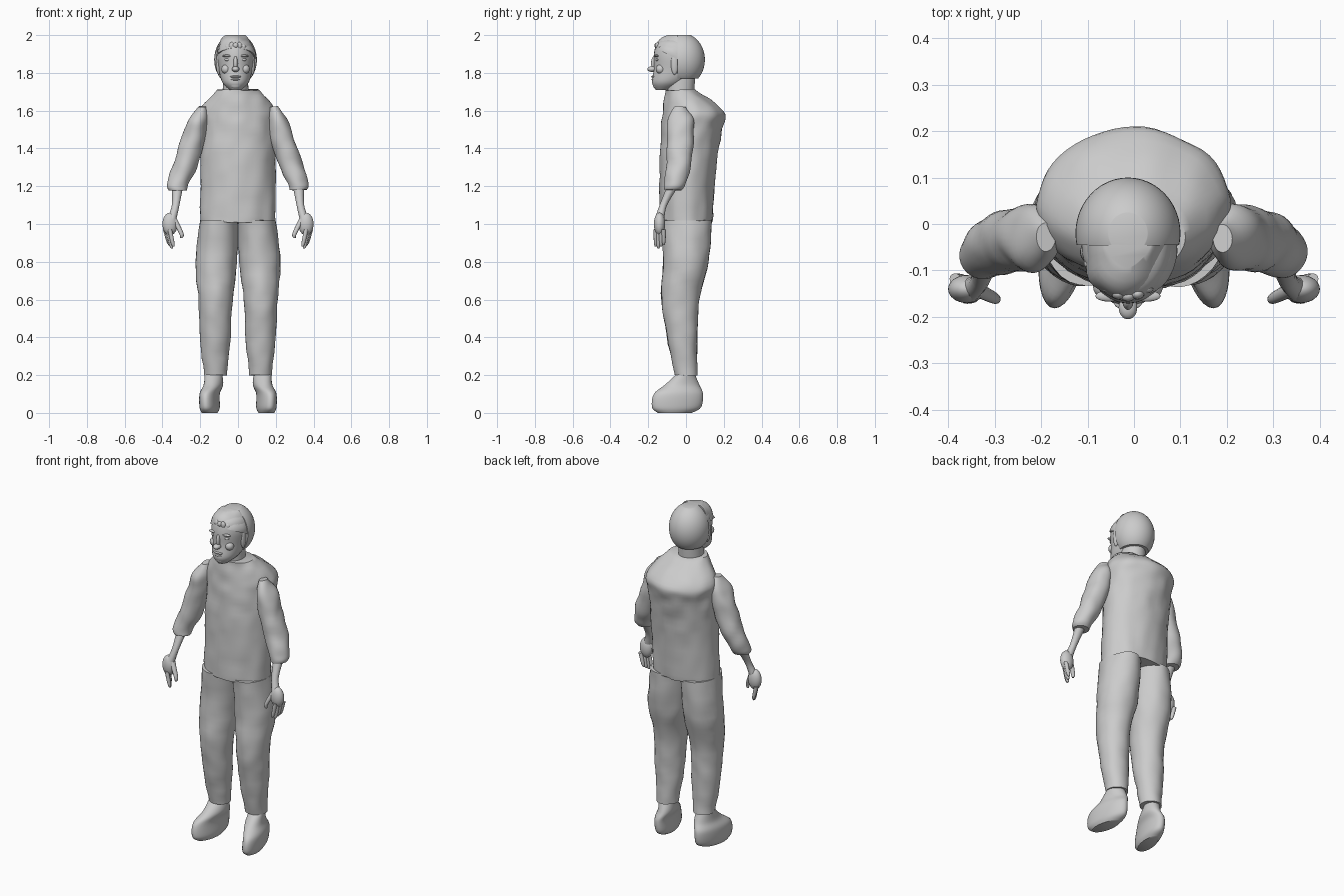
import bpy, bmesh, math
from mathutils import Vector, noise

cube = bpy.data.objects.get("Cube")
if cube:
    bpy.data.objects.remove(cube)

grey = bpy.data.materials.new("plain_grey")
grey.use_nodes = True
grey.diffuse_color = (.6, .6, .6, 1)
grey.node_tree.nodes["Principled BSDF"].inputs["Base Color"].default_value = grey.diffuse_color


def finish(name, bm, rough=0, cuts=()):
    """Crumple the surface, slice it by (point, kept direction) planes, and make the object."""
    bm.normal_update()
    bmesh.ops.recalc_face_normals(bm, faces=bm.faces)
    for vert in bm.verts:
        vert.co += vert.normal * rough * noise.noise(vert.co * 14)
    for point, keep in cuts:
        geometry = bm.verts[:] + bm.edges[:] + bm.faces[:]
        bmesh.ops.bisect_plane(bm, geom=geometry, plane_co=point, plane_no=keep, clear_inner=True)
        bmesh.ops.holes_fill(bm, edges=[edge for edge in bm.edges if edge.is_boundary])
    bmesh.ops.recalc_face_normals(bm, faces=bm.faces)
    mesh = bpy.data.meshes.new(name)
    bm.to_mesh(mesh)
    bm.free()
    mesh.materials.append(grey)
    part = bpy.data.objects.new(name, mesh)
    bpy.context.collection.objects.link(part)
    bpy.ops.object.select_all(action='DESELECT')
    part.select_set(True)
    bpy.context.view_layer.objects.active = part
    bpy.ops.object.shade_smooth_by_angle(angle=math.radians(45))


def blend(a, b, c, d, t):
    """Smooth curve from b to c, guided by the neighbours a and d."""
    return b + t * (c - a + t * (2 * a - 5 * b + 4 * c - d + t * (3 * (b - c) + d - a))) / 2


def loft(name, sections, side=1, sides=32, steps=6, rough=0, turn=0):
    """Smooth skin over level ovals given as (z, x, y, x radius, y radius)."""
    padded = [sections[0], *sections, sections[-1]]
    path = []
    for group in zip(padded, padded[1:], padded[2:], padded[3:]):
        path += [[blend(*values, step / steps) for values in zip(*group)] for step in range(steps)]
    path.append(sections[-1])
    bm = bmesh.new()
    loops = []
    for z, x, y, width, depth in path:
        loop = []
        for k in range(sides):
            angle = math.tau * k / sides
            across, along = width * math.cos(angle), depth * math.sin(angle)
            loop.append(bm.verts.new((side * (x + across - turn * along), y + along, z)))
        loops.append(loop)
    for low, high in zip(loops, loops[1:]):
        for k in range(sides):
            bm.faces.new((low[k - 1], low[k], high[k], high[k - 1]))
    bm.faces.new(loops[0])
    bm.faces.new(loops[-1])
    finish(name, bm, rough)


def tube(name, points, side):
    """Tapered limb through (x, y, z, radius)."""
    loft(name, [(z, x, y, r, r) for x, y, z, r in points], side, sides=12, steps=4)


def ball(name, centre, size, rough=0, cuts=(), detail=16):
    bm = bmesh.new()
    bmesh.ops.create_uvsphere(bm, u_segments=2 * detail, v_segments=detail, radius=1)
    bmesh.ops.scale(bm, vec=size, verts=bm.verts)
    bmesh.ops.translate(bm, vec=centre, verts=bm.verts)
    finish(name, bm, rough, cuts)


# Shirt body with sloping shoulders and a rounded upper back
loft("shirt", [
    (1.01, 0, 0, .2, .14), (1.3, 0, .01, .2, .15), (1.5, 0, .03, .2, .16),
    (1.6, 0, .04, .2, .16), (1.71, 0, -.03, .11, .08)], sides=56, rough=.008)

# Neck and head, a little off the middle
MID = -.013
loft("neck", [(1.65, MID, -.03, .07, .07), (1.8, MID, -.03, .065, .08)])
loft("head", [
    (1.71, MID, -.12, .03, .04), (1.75, MID, -.09, .07, .09), (1.82, MID, -.05, .09, .12),
    (1.9, MID, -.04, .1, .13), (1.96, MID, -.05, .08, .1), (1.99, MID, -.04, .03, .05)])

# Hair: back shell with straight edges, and a rough front part above the hairline
UP, DOWN, BACK, FRONT = Vector((0, 0, 1)), Vector((0, 0, -1)), Vector((0, 1, 0)), Vector((0, -1, 0))
EDGE = Vector((0, -.045, 0))
ball("back_hair", (MID, -.02, 1.87), (.113, .12, .14), detail=24,
     cuts=[(EDGE, BACK), (UP * 1.77, UP), (UP * 2, DOWN)])
ball("front_hair", (MID, -.045, 1.89), (.105, .125, .12), rough=.014, detail=24,
     cuts=[(EDGE, FRONT), (Vector((0, -.16, 1.93)), UP * 2 + BACK), (UP * 2, DOWN)])
for i in range(-4, 5):
    t = i / 4
    ball("fringe_lock", (MID + .08 * t, .07 * t * t - .155, 1.945 - .03 * t * t),
         (.015, .012, .015 + .005 * (i % 2)), detail=8)

# Face
ball("nose_bridge", (MID, -.165, 1.85), (.012, .02, .04))
ball("nose_tip", (MID, -.18, 1.82), (.02, .025, .015))
ball("lips", (MID, -.17, 1.78), (.03, .015, .006))
ball("lower_lip", (MID, -.17, 1.765), (.025, .013, .007))
ball("chin", (MID, -.155, 1.735), (.03, .02, .02))

for s, tag in ((1, "left_"), (-1, "right_")):
    ball(tag + "brow", (MID + s * .04, -.155, 1.89), (.03, .012, .007))
    ball(tag + "eye", (MID + s * .04, -.15, 1.87), (.018, .012, .008))
    ball(tag + "cheek", (MID + s * .05, -.135, 1.82), (.025, .025, .025))
    ball(tag + "sideburn", (MID + s * .09, -.06, 1.85), (.013, .02, .06))

    # Sleeve, forearm and hand
    loft(tag + "sleeve", [
        (1.18, .32, -.07, .045, .045), (1.21, .32, -.06, .055, .055), (1.3, .285, -.04, .065, .065),
        (1.45, .235, -.03, .065, .07), (1.55, .21, -.03, .05, .07), (1.62, .19, -.03, .02, .03)],
        s, rough=.008)
    tube(tag + "forearm", [(.35, -.14, 1.03, .025), (.33, -.12, 1.1, .02), (.32, -.07, 1.2, .03)], s)
    ball(tag + "palm", (s * .36, -.14, 1), (.04, .03, .06))
    for i in range(4):
        x, y, tip = .385 - .008 * i, -.118 - .014 * i, .87 + .01 * abs(i - 2)
        tube(tag + "finger", [(x - .02, y, tip, .005), (x - .015, y, tip + .02, .01),
                              (x, y, .97, .012)], s)
    tube(tag + "thumb", [(.3, -.16, .925, .006), (.3, -.16, .95, .012), (.34, -.14, 1.03, .016)], s)

    # Trouser leg
    loft(tag + "trouser_leg", [
        (.2, .12, 0, .06, .06), (.4, .12, -.02, .08, .08), (.6, .12, -.03, .09, .1),
        (.8, .115, 0, .11, .12), (1.02, .1, 0, .1, .135)], s, rough=.006)

    # Shoe with the toes turned outward
    loft(tag + "shoe", [
        (0, .15, -.06, .04, .09), (.03, .15, -.05, .05, .13), (.1, .15, -.04, .05, .13),
        (.15, .13, -.02, .05, .09), (.21, .13, 0, .045, .045)], s, turn=.15)
